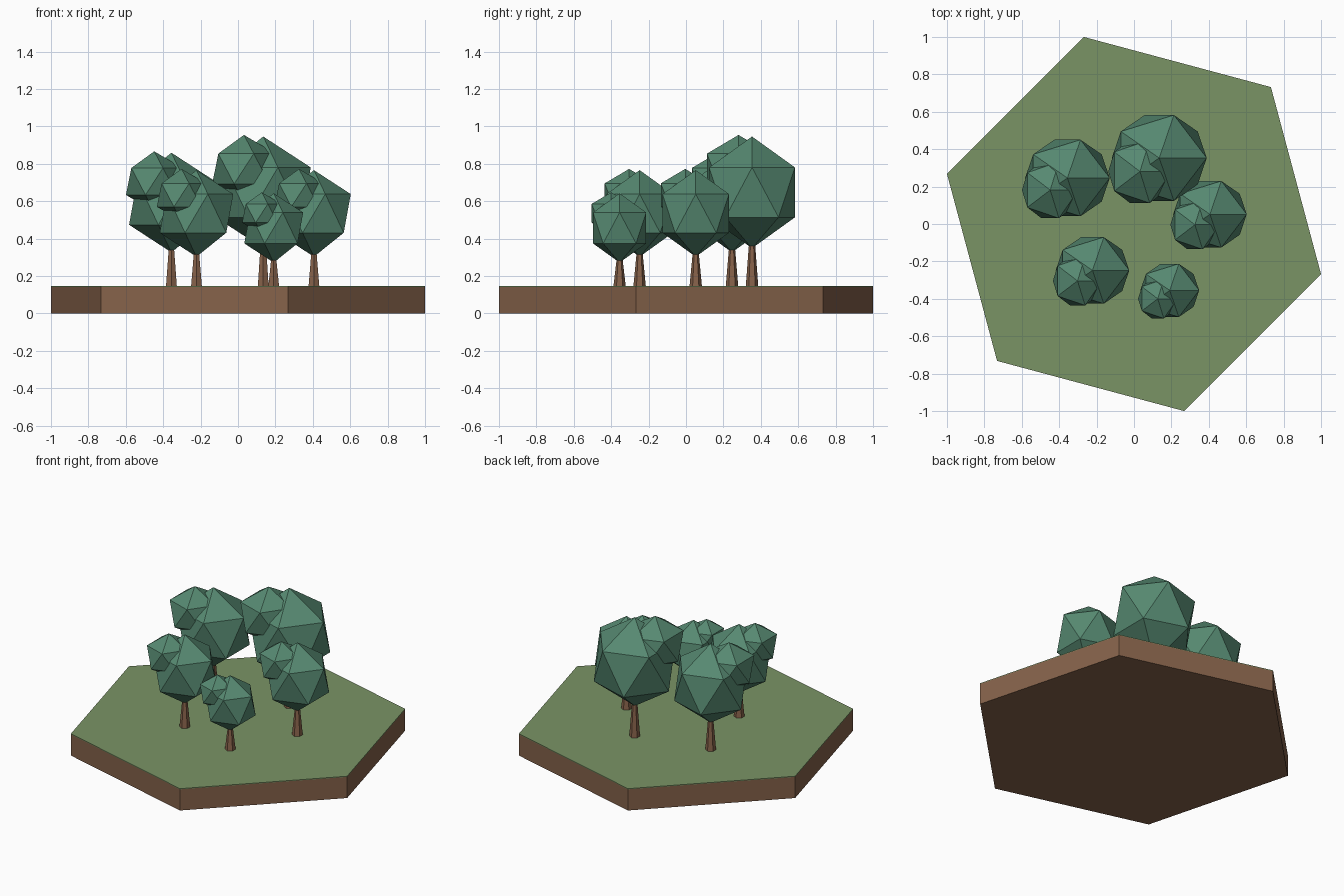
import bpy, math

if "Cube" in bpy.data.objects:
    bpy.data.objects.remove(bpy.data.objects["Cube"])


def material(name, rgb):
    # sRGB 0-255 to linear
    m = bpy.data.materials.new(name)
    lin = [(c / 255 / 12.92) if c / 255 < 0.04045 else ((c / 255 + 0.055) / 1.055) ** 2.4 for c in rgb]
    m.diffuse_color = (*lin, 1)
    m.use_nodes = True
    m.node_tree.nodes["Principled BSDF"].inputs["Base Color"].default_value = m.diffuse_color
    return m


GRASS = material("grass green", (122, 148, 101))
SOIL = material("soil brown", (133, 98, 74))
BARK = material("bark brown", (135, 98, 74))
LEAF = material("leaf green", (86, 137, 113))


def finish(name, mat):
    ob = bpy.context.object
    ob.name = name
    ob.data.materials.append(mat)
    return ob


def cone(name, mat, sides, r1, r2, x, y, z0, z1, spin=0):
    bpy.ops.mesh.primitive_cone_add(vertices=sides, radius1=r1, radius2=r2, depth=z1 - z0,
                                    location=(x, y, (z0 + z1) / 2), rotation=(0, 0, spin))
    return finish(name, mat)


def blob(name, loc, scale):
    bpy.ops.mesh.primitive_ico_sphere_add(subdivisions=1, radius=1, location=loc)
    ob = finish(name, LEAF)
    ob.scale = scale
    return ob


# Hexagonal soil slab with a thin grass plate on top
R = 1 / math.cos(math.radians(15))
GROUND = 0.147
cone("soil_base", SOIL, 6, R, R, 0, 0, 0, 0.142, math.radians(15))
cone("grass_top", GRASS, 6, R, R, 0, 0, 0.142, GROUND, math.radians(15))

# Trees: x, y, size
trees = [(0.135, 0.353, 1.29), (-0.356, 0.246, 1.15), (-0.222, -0.248, 1.0),
         (0.406, 0.052, 1.0), (0.191, -0.355, 0.80)]
for i, (x, y, t) in enumerate(trees, 1):
    # tapered trunk running up into the canopy
    cone(f"trunk_{i}", BARK, 6, 0.034, 0.014, x, y, GROUND - 0.01, GROUND + 0.2 * t)
    # main canopy and a smaller offset clump
    blob(f"canopy_{i}", (x, y, GROUND + 0.388 * t), (0.220 * t, 0.209 * t, 0.2315 * t))
    blob(f"canopy_clump_{i}", (x - 0.08 * t, y - 0.056 * t, GROUND + 0.486 * t),
         (0.147 * t, 0.154 * t, 0.14 * t))
